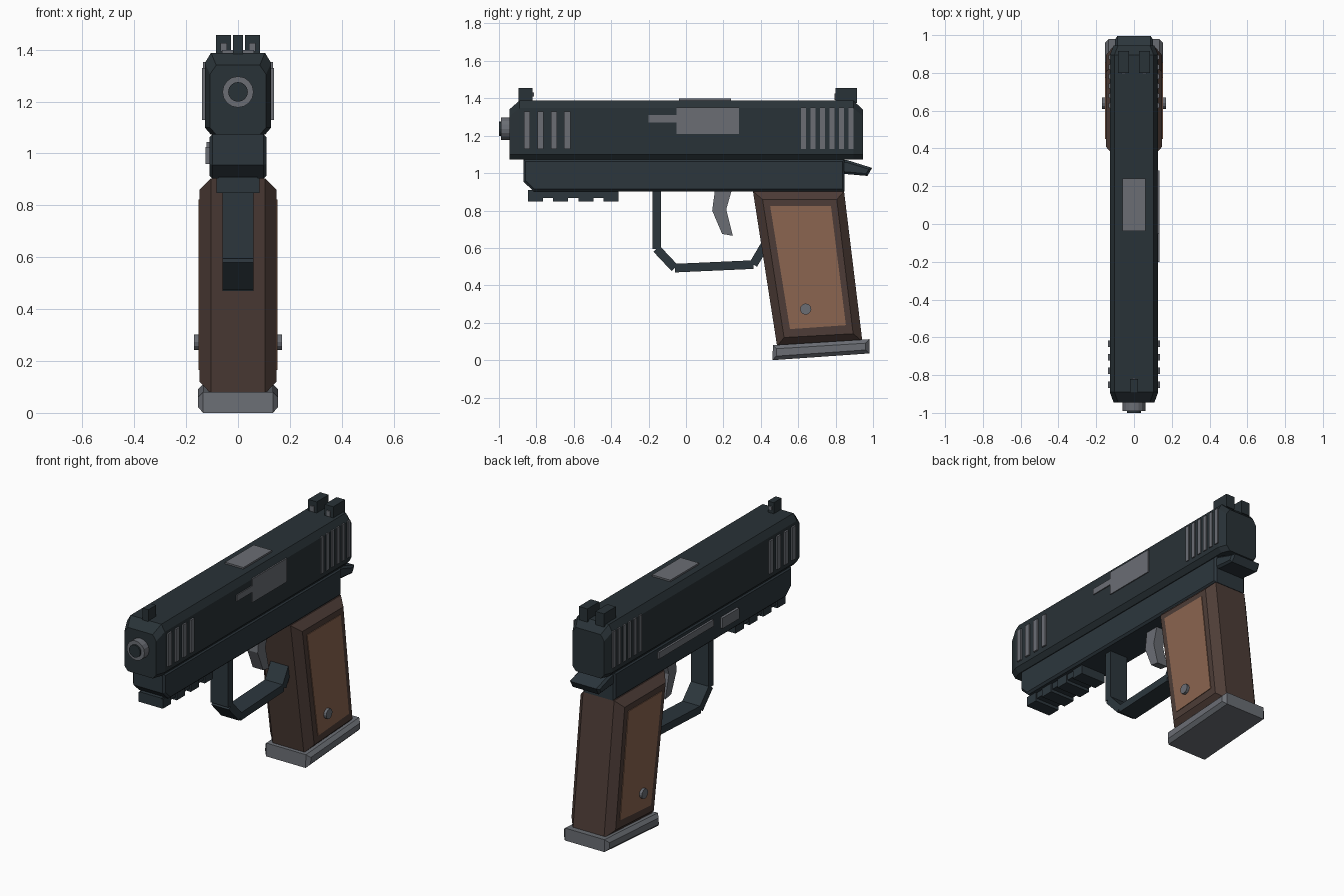
import bpy, bmesh, math
from mathutils import Vector

if "Cube" in bpy.data.objects:
    bpy.data.objects.remove(bpy.data.objects["Cube"])


def material(name, rgb):
    m = bpy.data.materials.new(name)
    m.diffuse_color = (*rgb, 1)
    m.use_nodes = True
    m.node_tree.nodes["Principled BSDF"].inputs["Base Color"].default_value = m.diffuse_color
    return m


SLIDE = material("blue black steel", (0.022, 0.032, 0.038))
FRAME = material("dark slate", (0.025, 0.037, 0.046))
GRAY = material("mid gray metal", (0.145, 0.155, 0.175))
BROWN = material("dark brown wood", (0.075, 0.046, 0.038))
PANEL = material("tan brown wood", (0.26, 0.13, 0.08))


def loft(name, rings, mat):
    """Skin a list of equal-length point rings and cap both ends."""
    bm = bmesh.new()
    vs = [[bm.verts.new(p) for p in r] for r in rings]
    n = len(rings[0])
    for a, b in zip(vs, vs[1:]):
        for i in range(n):
            j = (i + 1) % n
            bm.faces.new((a[i], a[j], b[j], b[i]))
    bm.faces.new(vs[0])
    bm.faces.new(vs[-1])
    bmesh.ops.recalc_face_normals(bm, faces=bm.faces)
    me = bpy.data.meshes.new(name)
    bm.to_mesh(me)
    bm.free()
    me.materials.append(mat)
    ob = bpy.data.objects.new(name, me)
    bpy.context.collection.objects.link(ob)
    return ob


def inset(poly, d):
    """Shrink a convex polygon evenly by d."""
    c = sum((Vector(p) for p in poly), Vector((0, 0))) / len(poly)
    out = []
    for i, p in enumerate(poly):
        p = Vector(p)
        n = []
        for q in (poly[i - 1], poly[(i + 1) % len(poly)]):
            e = (Vector(q) - p).normalized()
            v = Vector((-e.y, e.x))
            n.append(v if v.dot(c - p) > 0 else -v)
        out.append(p + (n[0] + n[1]) * d / (1 + n[0].dot(n[1])))
    return out


def side_prism(name, poly, x0, x1, mat, bevel=0):
    """Extrude a (y, z) profile across x, with optional chamfered sides."""
    steps = [(x0, 0), (x1, 0)]
    if bevel:
        steps = [(x0, bevel), (x0 + bevel, 0), (x1 - bevel, 0), (x1, bevel)]
    rings = []
    for x, d in steps:
        pts = inset(poly, d) if d else poly
        rings.append([(x, p[0], p[1]) for p in pts])
    return loft(name, rings, mat)


def box(name, x0, x1, y0, y1, z0, z1, mat, bevel=0):
    return side_prism(name, [(y0, z0), (y1, z0), (y1, z1), (y0, z1)], x0, x1, mat, bevel)


def rod(name, axis, a, b, c1, c2, r, mat, n=16):
    """Cylinder along x (centre y, z) or along y (centre x, z)."""
    rings = []
    for t in (a, b):
        ring = []
        for i in range(n):
            u = c1 + r * math.cos(2 * math.pi * i / n)
            v = c2 + r * math.sin(2 * math.pi * i / n)
            ring.append((t, u, v) if axis == "x" else (u, t, v))
        rings.append(ring)
    return loft(name, rings, mat)


# Slide with chamfered edges and ends
def slide_ring(y, w, top, ch):
    half = [(w - 0.024, top), (w, top - ch), (w, 1.10), (w - 0.024, 1.072)]
    return [(x, y, z) for x, z in half] + [(-x, y, z) for x, z in reversed(half)]


loft("slide", [slide_ring(-0.945, 0.108, 1.34, 0.035), slide_ring(-0.89, 0.128, 1.388, 0.04),
               slide_ring(0.895, 0.128, 1.388, 0.04), slide_ring(0.945, 0.108, 1.34, 0.035)], SLIDE)

# Slide serrations on both sides
for s in (-1, 1):
    side = "right" if s > 0 else "left"
    xa, xb = sorted((s * 0.12, s * 0.138))
    for i in range(4):
        y = -0.867 + i * 0.072
        box(f"front_serration_{side}_{i}", xa, xb, y, y + 0.034, 1.128, 1.33, GRAY)
    xa, xb = sorted((s * 0.12, s * 0.134))
    for i in range(6):
        y = 0.615 + i * 0.051
        box(f"rear_serration_{side}_{i}", xa, xb, y, y + 0.026, 1.128, 1.352, GRAY)

# Ejection port, extractor and top plate
box("ejection_port", 0.12, 0.134, -0.05, 0.283, 1.208, 1.352, GRAY)
box("extractor", 0.12, 0.134, -0.20, -0.05, 1.272, 1.31, GRAY)
box("top_port_plate", -0.062, 0.062, -0.037, 0.24, 1.38, 1.398, GRAY)

# Barrel and bore
rod("barrel", "y", -0.99, -0.93, 0, 1.237, 0.06, GRAY)
rod("bore", "y", -1.0, -0.94, 0, 1.237, 0.038, SLIDE)

# Sights with dots
box("front_sight", -0.02, 0.02, -0.895, -0.82, 1.375, 1.456, SLIDE)
box("front_sight_dot", -0.01, 0.01, -0.822, -0.814, 1.41, 1.43, GRAY)
for s in (-1, 1):
    xa, xb = sorted((s * 0.027, s * 0.085))
    box(f"rear_sight_{s}", xa, xb, 0.80, 0.915, 1.375, 1.456, SLIDE)
    xa, xb = sorted((s * 0.043, s * 0.067))
    box(f"rear_sight_dot_{s}", xa, xb, 0.794, 0.802, 1.392, 1.425, GRAY)

# Frame with sloped nose
side_prism("frame", [(-0.87, 1.075), (-0.87, 0.955), (-0.815, 0.903), (0.848, 0.903),
                     (0.848, 1.075)], -0.11, 0.11, FRAME, 0.012)

# Rear tang
side_prism("tang", [(0.82, 1.07), (0.86, 1.07), (0.995, 1.028), (0.97, 0.985),
                    (0.82, 0.998)], -0.1, 0.1, FRAME, 0.012)

# Accessory rail with cross ridges
box("rail_base", -0.075, 0.075, -0.845, -0.36, 0.866, 0.91, FRAME)
for i in range(4):
    y = -0.845 + i * 0.135
    box(f"rail_ridge_{i}", -0.083, 0.083, y, y + 0.08, 0.848, 0.905, FRAME)

# Left side controls
box("slide_stop", -0.122, -0.10, -0.095, 0.435, 1.005, 1.045, GRAY)
box("takedown_lever", -0.126, -0.10, -0.335, -0.175, 0.96, 1.025, GRAY)

# Trigger guard made of straight bars
path = [(-0.157, 0.91), (-0.157, 0.595), (-0.06, 0.492), (0.36, 0.511), (0.43, 0.63)]
for i, (a, b) in enumerate(zip(path, path[1:])):
    a, b = Vector(a), Vector(b)
    d = (b - a).normalized()
    n = Vector((-d.y, d.x)) * 0.023
    side_prism(f"trigger_guard_{i}", [a + n, b + n, b - n, a - n], -0.06, 0.06, FRAME)

# Trigger
side_prism("trigger", [(0.155, 0.91), (0.245, 0.91), (0.215, 0.805), (0.25, 0.665),
                       (0.193, 0.675), (0.14, 0.80)], -0.035, 0.035, GRAY)

# Grip with chamfered sides, panels and pin
side_prism("grip", [(0.358, 0.903), (0.845, 0.903), (0.943, 0.10), (0.487, 0.075)],
           -0.149, 0.149, BROWN, 0.044)
for s in (-1, 1):
    xa, xb = sorted((s * 0.145, s * 0.153))
    side_prism(f"grip_panel_{s}", [(0.45, 0.823), (0.775, 0.823), (0.855, 0.187), (0.556, 0.166)],
               xa, xb, PANEL)
rod("grip_pin", "x", -0.17, 0.17, 0.64, 0.273, 0.03, GRAY, 12)

# Magazine base plate
side_prism("base_plate", [(0.462, 0.0), (0.98, 0.036), (0.98, 0.112), (0.465, 0.08)],
           -0.154, 0.154, GRAY, 0.02)
